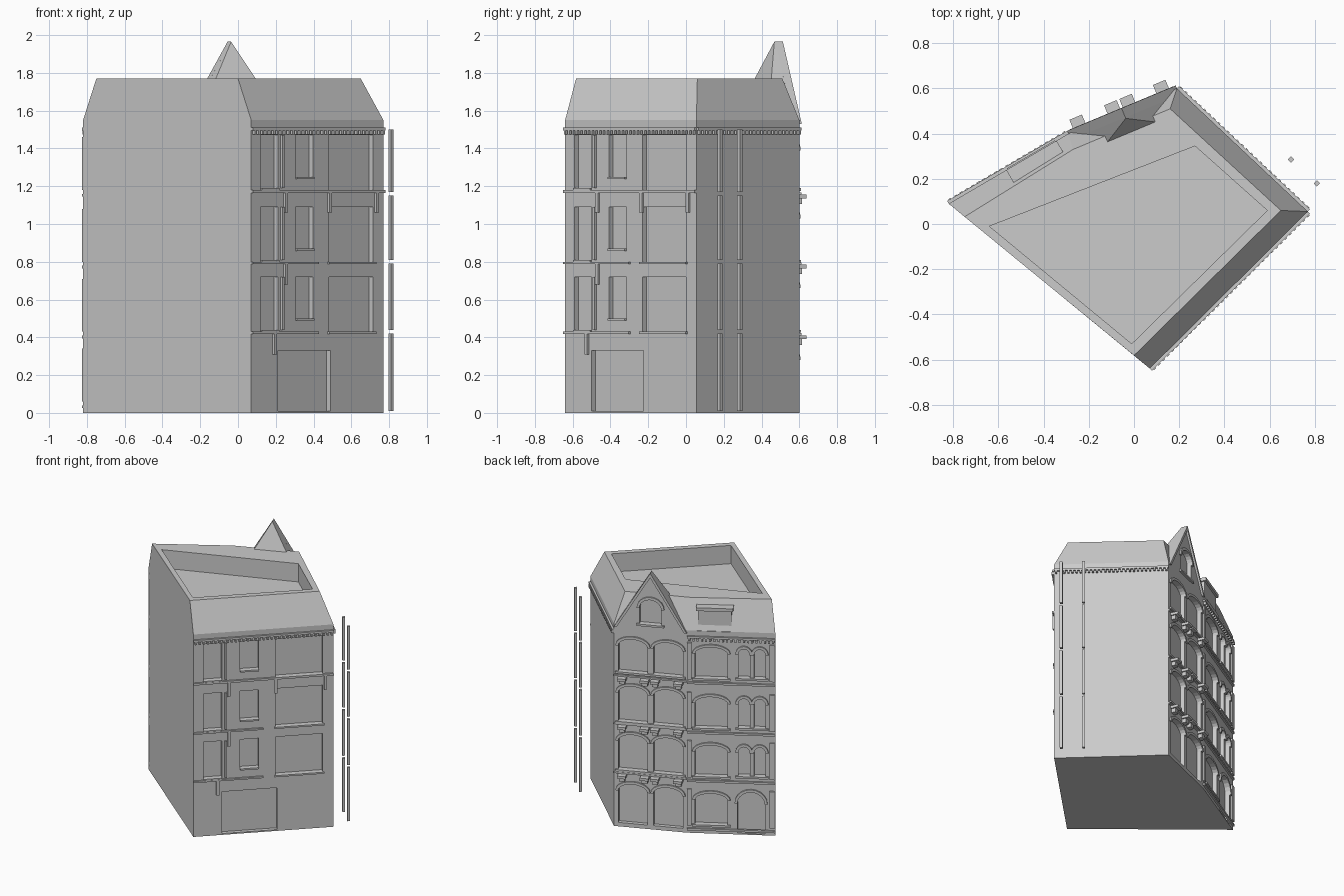
import bpy, bmesh, math
from mathutils import Vector

cube = bpy.data.objects.get("Cube")
if cube:
    bpy.data.objects.remove(cube)

stone = bpy.data.materials.new("pale grey stone")
stone.use_nodes = True
stone.diffuse_color = (0.6, 0.6, 0.6, 1)
stone.node_tree.nodes["Principled BSDF"].inputs["Base Color"].default_value = (0.6, 0.6, 0.6, 1)

# Footprint corners, counter-clockwise, and the flat roof above them
FRONT, RIGHT, BACK, NOTCH, LEFT = [Vector(p) for p in (
    (0.07, -0.64), (0.77, 0.055), (0.19, 0.60), (-0.29, 0.40), (-0.82, 0.09))]
FOOT = [FRONT, RIGHT, BACK, NOTCH, LEFT]
ROOF = [(0.0, -0.582), (0.65, 0.06), (0.16, 0.51), (-0.27, 0.33), (-0.75, 0.032)]
EAVE, TOP = 1.55, 1.77
FLOORS = (0.43, 0.80, 1.18)


class Wall:
    """Maps (along, height, outward) to world space."""
    def __init__(self, a, b):
        self.a, self.length = a, (b - a).length
        self.d = (b - a).normalized()
        self.n = Vector((self.d.y, -self.d.x))

    def at(self, u, z, out):
        p = self.a + self.d * u + self.n * out
        return Vector((p.x, p.y, z))


street = Wall(FRONT, RIGHT)
side = Wall(RIGHT, BACK)
gable_wall = Wall(BACK, NOTCH)
rear = Wall(NOTCH, LEFT)


def finish(bm, name):
    bmesh.ops.recalc_face_normals(bm, faces=bm.faces)
    mesh = bpy.data.meshes.new(name)
    bm.to_mesh(mesh)
    bm.free()
    mesh.materials.append(stone)
    ob = bpy.data.objects.new(name, mesh)
    bpy.context.scene.collection.objects.link(ob)
    return ob


def loft(bm, rings):
    rings = [[bm.verts.new(p) for p in r] for r in rings]
    n = len(rings[0])
    for lo, hi in zip(rings, rings[1:]):
        for i in range(n):
            j = (i + 1) % n
            bm.faces.new((lo[i], lo[j], hi[j], hi[i]))
    bm.faces.new(rings[0][::-1])
    bm.faces.new(rings[-1])


def prism(bm, wall, outline, n0, n1):
    loft(bm, [[wall.at(u, z, n) for u, z in outline] for n in (n0, n1)])


def box(bm, wall, u0, u1, z0, z1, n0, n1):
    prism(bm, wall, [(u0, z0), (u1, z0), (u1, z1), (u0, z1)], n0, n1)


def arc(u0, u1, spring, rise, steps=10):
    mid, half = (u0 + u1) / 2, (u1 - u0) / 2
    return [(mid + half * math.cos(math.pi * i / steps),
             spring + rise * math.sin(math.pi * i / steps)) for i in range(steps + 1)]


def arched_window(wall, u0, u1, z0, spring, rise, sill=True):
    prism(cuts, wall, [(u0, z0), (u1, z0)] + arc(u0, u1, spring, rise), -0.03, 0.05)
    w = 0.02
    hood = arc(u0 - w, u1 + w, spring, rise + w) + arc(u0, u1, spring, rise)[::-1]
    prism(trim, wall, hood, -0.004, 0.012)
    if sill:
        box(trim, wall, u0 - w, u1 + w, z0 - 0.015, z0, -0.004, 0.015)


cuts, trim = bmesh.new(), bmesh.new()

# Street side: plain recessed openings, sills and a doorway
for z in FLOORS:
    head = z + 0.29
    for u0, u1, z0 in ((0.07, 0.20, z + 0.01), (0.33, 0.46, z + 0.07), (0.58, 0.91, z)):
        box(cuts, street, u0, u1, z0, head, -0.03, 0.05)
        box(trim, street, u0, u1, z0 - 0.012, z0, -0.004, 0.012)
    box(trim, street, 0.22, 0.235, z + 0.01, head, -0.004, 0.015)
box(cuts, street, 0.20, 0.59, 0.01, 0.33, -0.03, 0.05)
box(trim, street, 0, street.length, 1.165, 1.18, -0.004, 0.014)
for z in FLOORS[:2]:
    for u0, u1 in ((0, 0.49), (0.57, 0.92)):
        box(trim, street, u0, u1, z - 0.012, z, -0.004, 0.014)
# Short drop strips below the string courses
for u, z in ((0.24, 1.17), (0.57, 1.17), (0.92, 1.17), (0.24, 0.79), (0.16, 0.42)):
    box(trim, street, u, u + 0.02, z - 0.11, z, -0.004, 0.014)

# Gabled facade: paired arched windows with stepped corbels beneath
G = gable_wall.length
for z, height in ((0.03, 0.25), (0.44, 0.22), (0.81, 0.22), (1.19, 0.2)):
    for u in (0.06, 0.54):
        arched_window(gable_wall, u * G, (u + 0.40) * G, z, z + height, 0.055, z > 0.1)
for z in (0.41, 0.785, 1.155):
    for u in (0.12, 0.43, 0.57, 0.89):
        c = u * G
        box(trim, gable_wall, c - 0.03, c + 0.03, z - 0.02, z, -0.004, 0.055)
        box(trim, gable_wall, c - 0.02, c + 0.02, z - 0.05, z - 0.02, -0.004, 0.032)
    box(trim, gable_wall, 0, G, z, z + 0.012, -0.004, 0.012)
arched_window(gable_wall, 0.35 * G, 0.65 * G, 1.57, 1.69, 0.07)

# Rear facade: a wide window and a pair of narrow ones on each floor
R = rear.length
for z in (0.06,) + FLOORS:
    arched_window(rear, 0.09 * R, 0.46 * R, z + 0.01, z + 0.2, 0.05)
    if z > 0.1:
        for u in (0.58, 0.76):
            arched_window(rear, u * R, (u + 0.13) * R, z + 0.02, z + 0.2, 0.045)
    box(trim, rear, 0, R, z - 0.035, z - 0.02, -0.004, 0.014)
    box(trim, rear, R - 0.04, R, z, z + 0.28, -0.004, 0.012)
    box(trim, rear, 0, 0.03, z, z + 0.28, -0.004, 0.012)
arched_window(rear, 0.57 * R, 0.88 * R, 0.01, 0.24, 0.09, False)

# Dentilled eaves
for wall in (street, side, rear):
    box(trim, wall, 0, wall.length, 1.495, 1.51, -0.004, 0.014)
    count = int(wall.length / 0.028)
    for i in range(count):
        u = (i + 0.3) * wall.length / count
        box(trim, wall, u, u + 0.013, 1.475, 1.495, -0.004, 0.018)

# Sunken roof terrace
terrace = [(-0.64, -0.01), (-0.01, -0.53), (0.59, 0.06), (0.27, 0.345)]
loft(cuts, [[(x, y, z) for x, y in terrace] for z in (1.63, 1.9)])

# Main block with mansard roof
bm = bmesh.new()
loft(bm, [[(p[0], p[1], z) for p in ring]
          for ring, z in ((FOOT, 0), (FOOT, EAVE), (ROOF, TOP))])
main_block = finish(bm, "main_block")

# Pointed gable, hipped back into the roof
bm = bmesh.new()
for u, z, n in ((0, EAVE - 0.02, 0), (1, EAVE - 0.02, 0), (0.5, 1.965, 0), (0.5, 1.965, -0.035),
                (0.28, TOP, -0.1), (0.72, TOP, -0.1), (0.1, EAVE, -0.06), (0.9, EAVE, -0.06)):
    bm.verts.new(gable_wall.at(u * G, z, n))
bmesh.ops.convex_hull(bm, input=bm.verts)
gable = finish(bm, "gable")

# Gable edge copings
bm = bmesh.new()
for foot in (0, G):
    prism(bm, gable_wall, [(foot, EAVE - 0.02), (G / 2, 1.965), (G / 2, 1.93),
                           (foot + (0.02 if foot == 0 else -0.02), EAVE - 0.02)], -0.03, 0.014)
finish(bm, "gable_coping")

# Carve the openings
cutter = finish(cuts, "opening_cutter")
cutter.hide_render = True
for ob in (main_block, gable):
    mod = ob.modifiers.new("openings", "BOOLEAN")
    mod.operation, mod.solver, mod.object = "DIFFERENCE", "EXACT", cutter
bpy.context.view_layer.update()
graph = bpy.context.evaluated_depsgraph_get()
carved = [(ob, bpy.data.meshes.new_from_object(ob.evaluated_get(graph)))
          for ob in (main_block, gable)]
for ob, mesh in carved:
    ob.modifiers.clear()
    ob.data = mesh
bpy.data.objects.remove(cutter)
finish(trim, "facade_trim")

# Dormer on the rear roof slope
bm = bmesh.new()
box(bm, rear, 0.12 * R, 0.50 * R, 1.53, 1.70, -0.11, -0.015)
box(bm, rear, 0.10 * R, 0.52 * R, 1.70, 1.725, -0.12, 0)
box(bm, rear, 0.11 * R, 0.51 * R, 1.52, 1.55, -0.03, 0.005)
finish(bm, "dormer")

# Free-standing segmented poles beside the blank wall
bm = bmesh.new()
for x, y in ((0.81, 0.18), (0.695, 0.285)):
    for z0, z1 in ((0.01, 0.42), (0.44, 0.79), (0.81, 1.15), (1.17, 1.5)):
        ring = [(x + 0.014, y), (x, y + 0.014), (x - 0.014, y), (x, y - 0.014)]
        loft(bm, [[(px, py, z) for px, py in ring] for z in (z0, z1)])
finish(bm, "poles")
